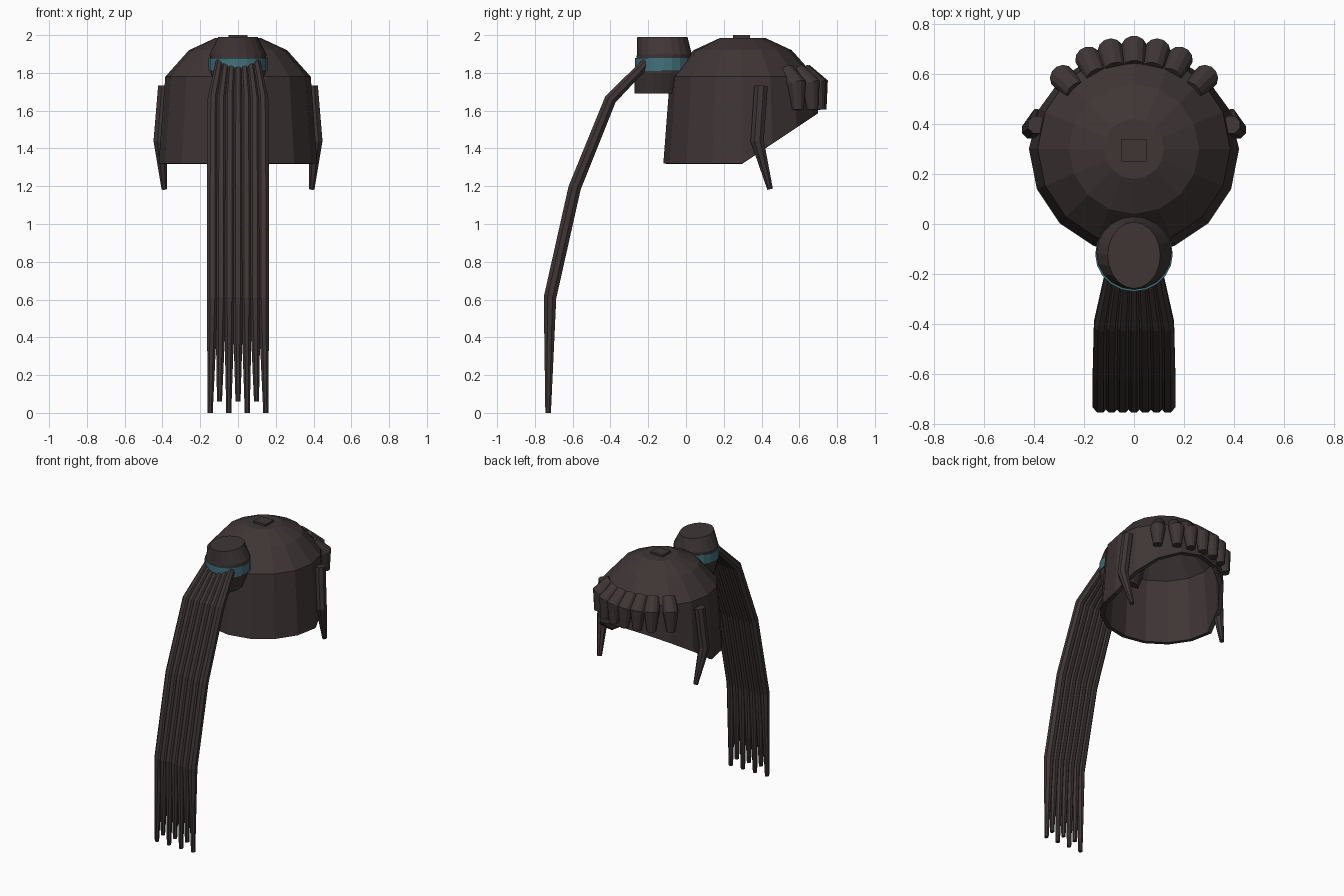
import bpy, bmesh, math
from mathutils import Vector

if "Cube" in bpy.data.objects:
    bpy.data.objects.remove(bpy.data.objects["Cube"])


def material(name, rgb):
    m = bpy.data.materials.new(name)
    m.diffuse_color = (*rgb, 1)
    m.use_nodes = True
    m.node_tree.nodes["Principled BSDF"].inputs["Base Color"].default_value = m.diffuse_color
    return m


HAIR = material("dark brown hair", (0.050, 0.036, 0.036))
BAND = material("teal band", (0.055, 0.165, 0.200))


def finish(bm, name, mat):
    bmesh.ops.recalc_face_normals(bm, faces=bm.faces)
    me = bpy.data.meshes.new(name)
    bm.to_mesh(me)
    bm.free()
    me.materials.append(mat)
    ob = bpy.data.objects.new(name, me)
    bpy.context.collection.objects.link(ob)
    return ob


def skin(bm, rings, cap_start=True, cap_end=True):
    """Bridge a list of equal-length rings of points."""
    vr = [[bm.verts.new(p) for p in r] for r in rings]
    n = len(vr[0])
    for a, b in zip(vr, vr[1:]):
        for i in range(n):
            j = (i + 1) % n
            bm.faces.new((a[i], a[j], b[j], b[i]))
    if cap_start:
        bm.faces.new(vr[0][::-1])
    if cap_end:
        bm.faces.new(vr[-1])


def ellipse(cx, cy, z, rx, ry, n):
    return [Vector((cx + rx * math.cos(2 * math.pi * i / n),
                    cy + ry * math.sin(2 * math.pi * i / n), z)) for i in range(n)]


def lock(name, path, radii, side, n=8, squash=1.0):
    """Tapered strand along a path; side is the width direction of its section."""
    pts = [Vector(p) for p in path]
    side = Vector(side).normalized()
    rings = []
    for i, p in enumerate(pts):
        t = (pts[min(i + 1, len(pts) - 1)] - pts[max(i - 1, 0)]).normalized()
        s = (side - t * side.dot(t)).normalized()
        u = t.cross(s)
        rings.append([p + radii[i] * (squash * math.cos(a) * s + math.sin(a) * u)
                      for a in (2 * math.pi * (k + 0.5) / n for k in range(n))])
    bm = bmesh.new()
    skin(bm, rings)
    return finish(bm, name, HAIR)


# Hair cap: faceted hollow dome with a slanted cut over the forehead
CY = 0.30
bm = bmesh.new()
profile = [(0.42, 1.32), (0.385, 1.78), (0.26, 1.92), (0.12, 1.985)]
skin(bm, [ellipse(0, CY, z, r, r, 16) for r, z in profile], cap_start=False)
bmesh.ops.bisect_plane(bm, geom=bm.verts[:] + bm.edges[:] + bm.faces[:],
                       plane_co=(0, 0.30, 1.32), plane_no=(0, 0.28, -0.42),
                       clear_outer=True)
cap = finish(bm, "hair_cap", HAIR)
shell = cap.modifiers.new("thickness", 'SOLIDIFY')
shell.thickness = 0.03
shell.offset = -1

# Small square plate on the crown
bm = bmesh.new()
bmesh.ops.create_cube(bm, size=1)
for v in bm.verts:
    v.co = Vector((v.co.x * 0.10, v.co.y * 0.09 + 0.295, v.co.z * 0.03 + 1.985))
finish(bm, "crown_plate", HAIR)

# Barrel-shaped bun at the back
bm = bmesh.new()
bun = [(1.69, 0.105, 0.133, -0.140), (1.80, 0.146, 0.145, -0.125),
       (1.90, 0.150, 0.145, -0.115), (1.99, 0.105, 0.133, -0.125)]
skin(bm, [ellipse(0, cy, z, rx, ry, 20) for z, rx, ry, cy in bun])
finish(bm, "bun", HAIR)

# Teal tie around the bun
bm = bmesh.new()
skin(bm, [ellipse(0, -0.12, z, 0.155, 0.150, 20) for z in (1.81, 1.88)])
finish(bm, "hair_tie", BAND)

# Ponytail: seven strands fanning out, alternating tip lengths
for i in range(-3, 4):
    tip = 0.0 if i % 2 else 0.06
    lock("ponytail_strand_%d" % (i + 4),
         [(i * 0.030, -0.18, 1.885), (i * 0.044, -0.40, 1.66),
          (i * 0.045, -0.59, 1.19), (i * 0.045, -0.72, 0.61),
          (i * 0.049, -0.73, tip)],
         [0.026, 0.034, 0.036, 0.036, 0.016], (1, 0, 0), squash=0.9)

# Fringe: seven fat tapered curls around the forehead
for i, deg in enumerate((-45, -27, -13.4, 0, 13.4, 27, 45)):
    a = math.radians(deg)
    out = Vector((math.sin(a), math.cos(a), 0))
    path = [out * r + Vector((0, CY, z))
            for r, z in ((0.325, 1.81), (0.405, 1.74), (0.415, 1.605))]
    lock("fringe_curl_%d" % (i + 1), path, [0.045, 0.052, 0.030],
         (math.cos(a), -math.sin(a), 0), n=12)

# Side locks hanging in front of the ears
for s, label in ((-1, "left"), (1, "right")):
    lock("side_lock_" + label,
         [(s * 0.388, 0.397, 1.73), (s * 0.412, 0.377, 1.44), (s * 0.39, 0.445, 1.185)],
         [0.038, 0.038, 0.016], (0, 1, 0))
